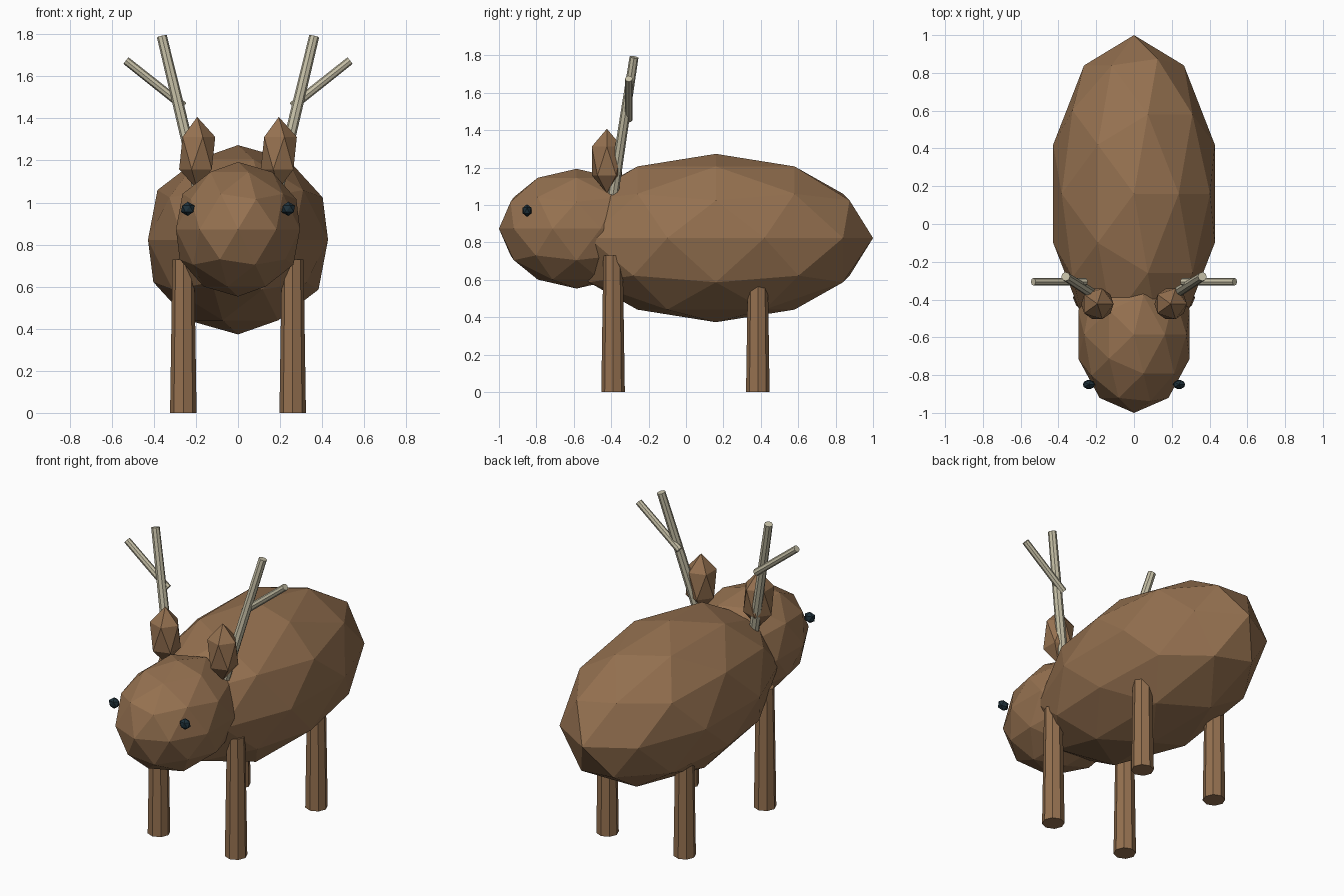
import bpy
from mathutils import Vector

if "Cube" in bpy.data.objects:
    bpy.data.objects.remove(bpy.data.objects["Cube"])


def material(name, color):
    m = bpy.data.materials.new(name)
    m.diffuse_color = (*color, 1)
    m.use_nodes = True
    m.node_tree.nodes["Principled BSDF"].inputs["Base Color"].default_value = m.diffuse_color
    return m


brown = material("brown fur", (0.30, 0.165, 0.08))
bone = material("antler bone", (0.56, 0.52, 0.38))
dark = material("dark eye", (0.013, 0.03, 0.042))


def finish(name, mat):
    ob = bpy.context.object
    ob.name = name
    ob.data.materials.append(mat)
    return ob


def ball(name, loc, radii, subdiv, mat):
    """Faceted ellipsoid."""
    bpy.ops.mesh.primitive_ico_sphere_add(subdivisions=subdiv, radius=1, location=loc)
    finish(name, mat).scale = radii


def rod(name, start, end, r1, r2, mat, sides=8):
    """Tapered rod between two points."""
    a, b = Vector(start), Vector(end)
    bpy.ops.mesh.primitive_cone_add(vertices=sides, radius1=r1, radius2=r2,
                                    depth=(b - a).length, location=(a + b) / 2)
    ob = finish(name, mat)
    ob.rotation_euler = Vector((0, 0, 1)).rotation_difference(b - a).to_euler()


# Body and head
ball("body", (0, 0.16, 0.823), (0.45, 0.84, 0.45), 2, brown)
ball("head", (0, -0.585, 0.873), (0.31, 0.415, 0.32), 2, brown)

for side, s in (("left", -1), ("right", 1)):
    # Legs
    for end, y in (("front", -0.39), ("back", 0.384)):
        rod(f"{end}_leg_{side}", (s * 0.26, y, 0), (s * 0.26, y, 0.73), 0.063, 0.052, brown)
    # Ears and eyes
    ball(f"ear_{side}", (s * 0.194, -0.423, 1.235), (0.096, 0.095, 0.172), 1, brown)
    ball(f"eye_{side}", (s * 0.239, -0.85, 0.97), (0.036, 0.027, 0.034), 1, dark)
    # Antlers
    rod(f"antler_beam_{side}", (s * 0.186, -0.39, 1.06), (s * 0.362, -0.278, 1.79),
        0.029, 0.024, bone)
    rod(f"antler_branch_{side}", (s * 0.258, -0.306, 1.457), (s * 0.533, -0.306, 1.675),
        0.021, 0.02, bone)
